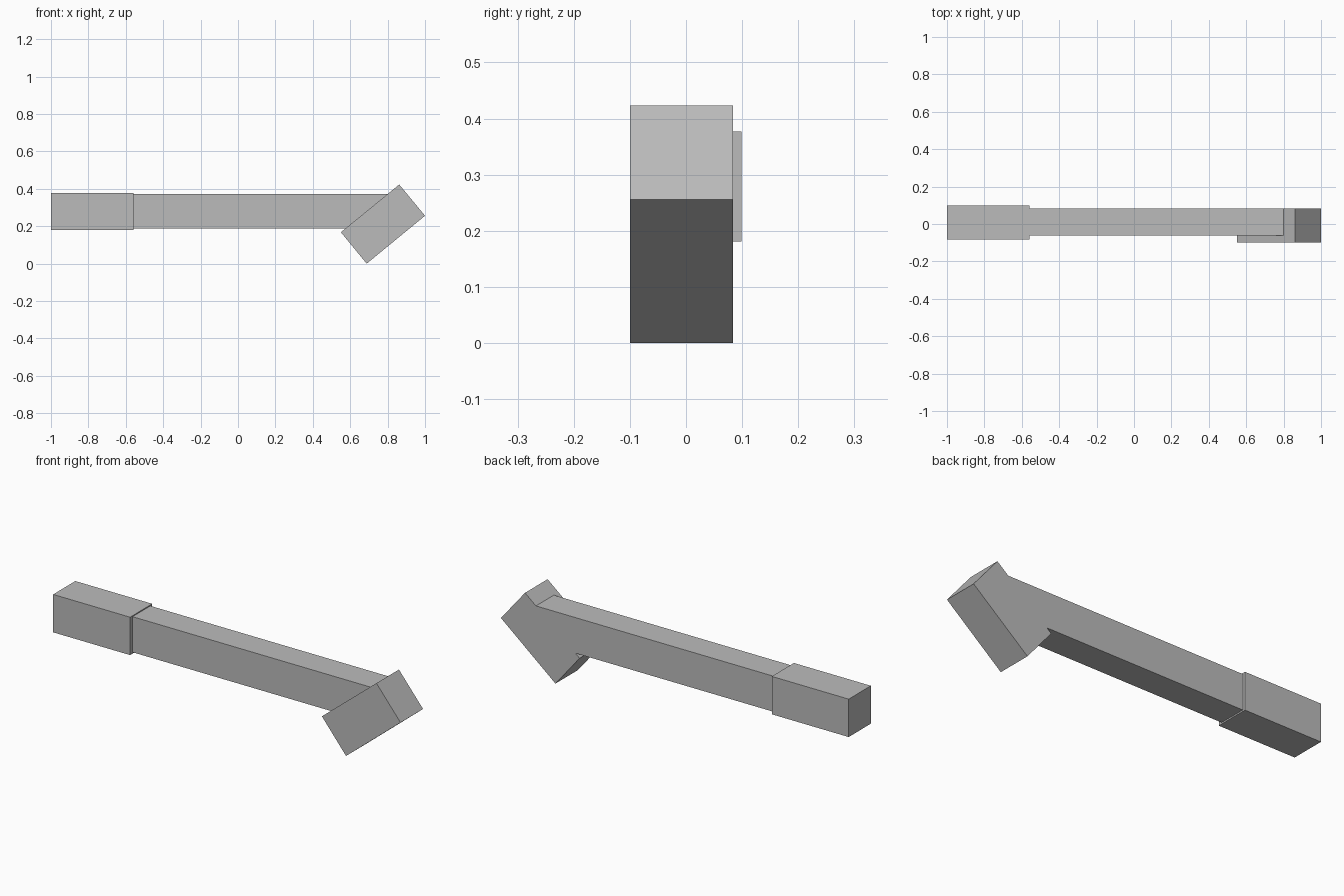
import bpy
import bmesh

if "Cube" in bpy.data.objects:
    bpy.data.objects.remove(bpy.data.objects["Cube"])

grey = bpy.data.materials.new("plain grey")
grey.diffuse_color = (0.5, 0.5, 0.5, 1.0)
grey.use_nodes = True
grey.node_tree.nodes["Principled BSDF"].inputs["Base Color"].default_value = grey.diffuse_color


def prism(name, outline, y_front, y_back):
    """Extrude an (x, z) outline from y_front to y_back."""
    bm = bmesh.new()
    base = bm.faces.new([bm.verts.new((x, y_front, z)) for x, z in outline])
    ext = bmesh.ops.extrude_face_region(bm, geom=[base])
    for v in ext["geom"]:
        if isinstance(v, bmesh.types.BMVert):
            v.co.y = y_back
    bmesh.ops.recalc_face_normals(bm, faces=bm.faces)
    mesh = bpy.data.meshes.new(name)
    bm.to_mesh(mesh)
    bm.free()
    mesh.materials.append(grey)
    obj = bpy.data.objects.new(name, mesh)
    bpy.context.collection.objects.link(obj)
    return obj


# Thick grip at the left end
prism("grip", [(-1, 0.183), (-0.56, 0.183), (-0.56, 0.379), (-1, 0.379)],
      -0.082, 0.099)

# Long bar, its right end cut along the tilted head
prism("bar", [(-0.565, 0.19), (0.575, 0.19), (0.801, 0.374), (-0.565, 0.374)],
      -0.062, 0.084)

# Tilted block at the right end
prism("head", [(0.55, 0.17), (0.688, 0.002), (1.0, 0.258), (0.862, 0.425)],
      -0.1, 0.084)

# Rest the lowest corner on the ground
for obj in bpy.context.collection.objects:
    obj.location.z = -0.002
